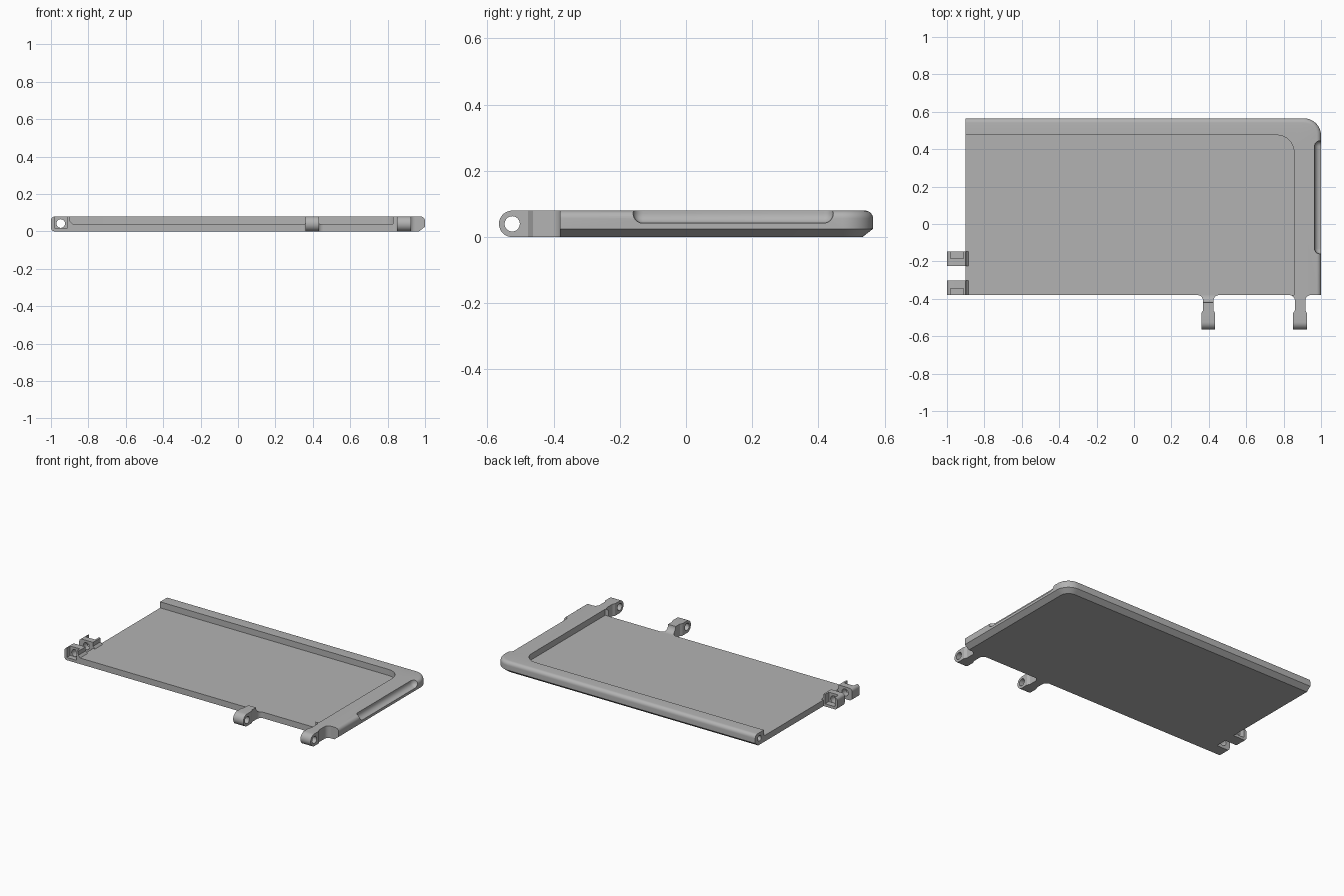
import bpy, bmesh
from math import sin, cos, pi
from mathutils import Vector

if "Cube" in bpy.data.objects:
    bpy.data.objects.remove(bpy.data.objects["Cube"], do_unlink=True)

grey = bpy.data.materials.new("light_grey")
grey.use_nodes = True
color = (0.45, 0.45, 0.45, 1)
grey.diffuse_color = color
grey.node_tree.nodes["Principled BSDF"].inputs["Base Color"].default_value = color


def finish(bm, name):
    bmesh.ops.recalc_face_normals(bm, faces=bm.faces)
    mesh = bpy.data.meshes.new(name)
    bm.to_mesh(mesh)
    bm.free()
    mesh.materials.append(grey)
    obj = bpy.data.objects.new(name, mesh)
    bpy.context.collection.objects.link(obj)
    return obj


def arc(cx, cy, r, start, end, n=10):
    angles = [start + (end - start) * i / n for i in range(n + 1)]
    return [(cx + r * cos(a), cy + r * sin(a)) for a in angles]


def prism(name, points, axis, low, high):
    """Extrude a 2D outline along one axis."""
    place = {"x": lambda p, t: (t, p[0], p[1]),
             "y": lambda p, t: (p[0], t, p[1]),
             "z": lambda p, t: (p[0], p[1], t)}[axis]
    bm = bmesh.new()
    ends = [[bm.verts.new(place(p, t)) for p in points] for t in (low, high)]
    for ring in ends:
        bm.faces.new(ring)
    n = len(points)
    for i in range(n):
        j = (i + 1) % n
        bm.faces.new((ends[0][i], ends[0][j], ends[1][j], ends[1][i]))
    return finish(bm, name)


def rod(center, r, axis, low, high):
    return prism("cutter", arc(*center, r, 0, 2 * pi, 32)[:-1], axis, low, high)


def box(x0, x1, y0, y1, z0, z1):
    return prism("cutter", [(x0, y0), (x1, y0), (x1, y1), (x0, y1)], "z", z0, z1)


def cut(obj, cutter):
    """Subtract the cutter and discard it."""
    mod = obj.modifiers.new("cut", "BOOLEAN")
    mod.object, mod.operation, mod.solver = cutter, "DIFFERENCE", "EXACT"
    graph = bpy.context.evaluated_depsgraph_get()
    mesh = bpy.data.meshes.new_from_object(obj.evaluated_get(graph))
    obj.modifiers.clear()
    obj.data = mesh
    bpy.data.objects.remove(cutter, do_unlink=True)


LEFT, RIGHT, FRONT, BACK = -0.9, 1.0, -0.38, 0.565
FLOOR, TOP = 0.04, 0.08
parts = []

# Tray: floor with a raised rim along the back and the +x side
R = 0.092
turn = [pi / 2 * (1 - i / 12) for i in range(13)]
normals = [Vector((cos(a), sin(a))) for a in turn]
outer = [Vector((RIGHT - R, BACK - R)) + n * R for n in normals]
inner = [Vector((0.765, 0.385)) + n * 0.09 for n in normals]
normals = [normals[0]] + normals + [normals[-1]]
outer = [Vector((LEFT, BACK))] + outer + [Vector((RIGHT, FRONT))]
inner = [Vector((LEFT, 0.475))] + inner + [Vector((0.855, FRONT))]
edge = [(0.032, 0), (0, 0.025), (0, 0.056)]
edge += [(0.024 - x, z) for x, z in arc(0, 0.056, 0.024, 0, pi / 2, 6)][1:]

bm = bmesh.new()
sections = []
for n, o, i in zip(normals, outer, inner):
    row = [(o - n * d, z) for d, z in edge] + [(i, TOP), (i, FLOOR)]
    sections.append([bm.verts.new((p.x, p.y, z)) for p, z in row])
for a, b in zip(sections, sections[1:]):
    for k in range(len(a) - 1):
        bm.faces.new((a[k], a[k + 1], b[k + 1], b[k]))
corner_top = bm.verts.new((LEFT, FRONT, FLOOR))
corner_low = bm.verts.new((LEFT, FRONT, 0))
bm.faces.new([s[-1] for s in sections] + [corner_top])
bm.faces.new([s[0] for s in sections] + [corner_low])
for s in (sections[0], sections[-1]):
    bm.faces.new(s + [corner_top, corner_low])
tray = finish(bm, "tray")
parts.append(tray)

# Finger grip scooped from the +x edge
grip = box(0.965, 1.2, -0.16, 0.445, 0.042, 0.3)
bm = bmesh.new()
bm.from_mesh(grip.data)
bmesh.ops.bevel(bm, geom=bm.edges[:], offset=0.03, segments=6, affect="EDGES", profile=0.5)
bm.to_mesh(grip.data)
bm.free()
cut(tray, grip)

# Pin hole in the open end of the back rim
cut(tray, rod((0.52, 0.043), 0.018, "x", LEFT - 0.1, LEFT + 0.1))


# Front hinge arms: barrel head on a flared neck
def hinge_arm(name, x, sloped):
    head = prism(name + "_head",
                 arc(-0.525, 0.04, 0.04, pi / 2, 3 * pi / 2, 16) + [(-0.477, 0), (-0.477, TOP)],
                 "x", x - 0.037, x + 0.037)
    cut(head, rod((-0.525, 0.04), 0.023, "x", x - 0.1, x + 0.1))
    side = [(0.037, -0.477), (0.028, -0.462)]
    side += arc(0.058, FRONT - 0.03, 0.03, pi, pi / 2, 8)
    outline = [(x + w, y) for w, y in side] + [(x - w, y) for w, y in reversed(side)]
    neck = prism(name + "_neck", outline, "z", 0, TOP)
    if sloped:
        cut(neck, rod((FRONT, TOP), 0.04, "x", x - 0.1, x + 0.1))
    parts.extend((head, neck))


hinge_arm("middle_hinge", 0.397, True)
hinge_arm("corner_hinge", 0.888, False)

# Side hinge blocks with a pin hole and a pocket open at the top
r = 0.02
block = arc(-1 + r, TOP - r, r, pi / 2, pi, 5) + arc(-1 + r, r, r, pi, 3 * pi / 2, 5)
block += [(-0.9, 0), (-0.885, FLOOR - 0.01), (-0.885, FLOOR), (-0.898, 0.055), (-0.9, TOP)]
for name, y0, y1, p0, p1 in (("front_side_hinge", FRONT, -0.302, -0.5, -0.345),
                             ("rear_side_hinge", -0.225, -0.147, -0.185, 0)):
    hinge = prism(name, block, "y", y0, y1)
    cut(hinge, box(-0.982, -0.912, p0, p1, 0.018, 0.2))
    cut(hinge, rod((-0.948, 0.042), 0.023, "y", -0.5, 0))
    parts.append(hinge)

# Smooth the rounded surfaces and keep the hard edges
for obj in bpy.context.view_layer.objects:
    obj.select_set(obj in parts)
bpy.context.view_layer.objects.active = tray
bpy.ops.object.shade_smooth_by_angle(angle=pi / 6)
